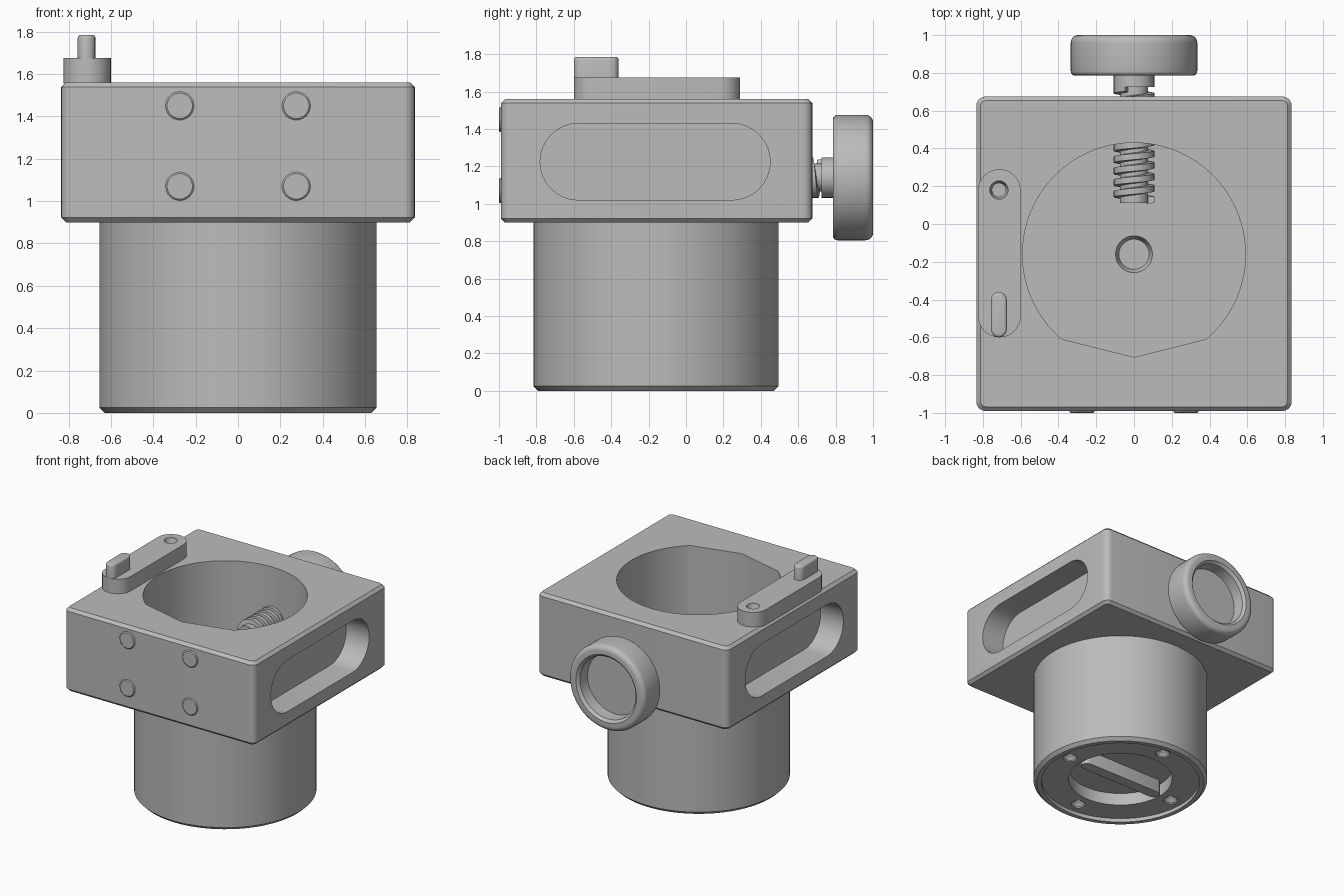
import bpy, bmesh
from math import pi, sin, cos, radians
from mathutils import Matrix, Vector

cube = bpy.data.objects.get("Cube")
if cube:
    bpy.data.objects.remove(cube)

GREY = (0.5, 0.5, 0.5, 1)
metal = bpy.data.materials.new("machined_grey")
metal.use_nodes = True
metal.diffuse_color = GREY
metal.node_tree.nodes["Principled BSDF"].inputs["Base Color"].default_value = GREY

AXIS_Y = Matrix.Rotation(-pi / 2, 4, 'X')                    # local z becomes y
AXIS_X = Matrix(((0, 0, 1, 0), (1, 0, 0, 0), (0, 1, 0, 0), (0, 0, 0, 1)))
CENTRE_Y = -0.16                                            # barrel axis


def shade(ob):
    ob.data.shade_smooth()
    ob.data.set_sharp_from_angle(angle=radians(32))


def finish(name, bm, matrix=Matrix()):
    bmesh.ops.recalc_face_normals(bm, faces=bm.faces)
    bm.transform(matrix)
    mesh = bpy.data.meshes.new(name)
    bm.to_mesh(mesh)
    bm.free()
    mesh.materials.append(metal)
    ob = bpy.data.objects.new(name, mesh)
    bpy.context.scene.collection.objects.link(ob)
    shade(ob)
    return ob


def prism(name, outline, low, high, matrix=Matrix(), top=0, bottom=0, segments=1):
    """Extrude an outline, optionally easing its top and bottom edges."""
    bm = bmesh.new()
    base = bm.faces.new([bm.verts.new((u, v, low)) for u, v in outline])
    ext = bmesh.ops.extrude_face_region(bm, geom=[base], use_keep_orig=True)
    bmesh.ops.translate(bm, vec=(0, 0, high - low),
                        verts=[g for g in ext["geom"] if isinstance(g, bmesh.types.BMVert)])
    for level, size in ((low, bottom), (high, top)):
        if size:
            edges = [e for e in bm.edges if all(abs(v.co.z - level) < 1e-5 for v in e.verts)]
            bmesh.ops.bevel(bm, geom=edges, offset=size, segments=segments,
                            profile=0.5, affect='EDGES')
    return finish(name, bm, matrix)


def lathe(name, profile, matrix=Matrix(), steps=72):
    """Spin a (radius, height) profile around local z."""
    bm = bmesh.new()
    verts = [bm.verts.new((r, 0, h)) for r, h in profile]
    edges = [bm.edges.new(pair) for pair in zip(verts, verts[1:])]
    bmesh.ops.spin(bm, geom=verts + edges, axis=(0, 0, 1), cent=(0, 0, 0),
                   angle=2 * pi, steps=steps)
    bmesh.ops.remove_doubles(bm, verts=bm.verts, dist=1e-5)
    return finish(name, bm, matrix)


def arc(cx, cy, r, start, end, n):
    return [(cx + r * cos(radians(start + (end - start) * i / n)),
             cy + r * sin(radians(start + (end - start) * i / n))) for i in range(n + 1)]


def stadium(u0, u1, v, r, n=16):
    return arc(u1 - r, v, r, -90, 90, n) + arc(u0 + r, v, r, 90, 270, n)


def cut(target, cutters):
    """Subtract the cutters and remove them."""
    for c in cutters:
        mod = target.modifiers.new("cut", 'BOOLEAN')
        mod.operation, mod.solver, mod.object = 'DIFFERENCE', 'EXACT', c
    deps = bpy.context.evaluated_depsgraph_get()
    target_mesh = bpy.data.meshes.new_from_object(target.evaluated_get(deps))
    target.modifiers.clear()
    target.data = target_mesh
    for c in cutters:
        bpy.data.objects.remove(c)
    shade(target)


def at(x, y, z, turn=Matrix()):
    return Matrix.Translation((x, y, z)) @ turn


def bore(floor):
    """Round bore with a V-shaped seat at the front."""
    return prism("bore_cutter", arc(0, CENTRE_Y, 0.59, -49.5, 229.5, 72) + [(0, -0.705)], floor, 2)


# Square clamp block
W, F, B, R = 0.835, -0.99, 0.675, 0.05
corners = (arc(W - R, B - R, R, 0, 90, 5) + arc(R - W, B - R, R, 90, 180, 5)
           + arc(R - W, F + R, R, 180, 270, 5) + arc(W - R, F + R, R, 270, 360, 5))
block = prism("clamp_block", corners, 0.9, 1.56, top=0.022, bottom=0.022)
slots = [prism("slot_cutter", stadium(-0.78, 0.45, 1.225, 0.205), lo, lo + 0.4, AXIS_X)
         for lo in (0.635, -1.035)]
cut(block, [bore(0.5)] + slots)

# Barrel with a stepped recess underneath
barrel = lathe("barrel", [(0, 0.13), (0.39, 0.13), (0.39, 0.03), (0.595, 0.03), (0.595, 0),
                          (0.63, 0), (0.655, 0.025), (0.655, 0.915), (0, 0.915)],
               at(0, CENTRE_Y, 0), 96)
cutters = [bore(0.25),
           lathe("centre_hole_cutter", [(0, 0.2), (0.08, 0.2), (0.105, 0.27), (0, 0.27)],
                 at(0, CENTRE_Y, 0), 32)]
for i in range(4):
    a = i * pi / 2
    cutters.append(lathe("countersink_cutter", [(0, 0.09), (0.03, 0.09), (0.03, 0.065),
                                                (0.055, 0.04), (0.055, 0), (0, 0)],
                         at(0.495 * cos(a), CENTRE_Y + 0.495 * sin(a), 0), 24))
cut(barrel, cutters)

# Grip bar across the lower recess
prism("grip_bar", stadium(-0.375, 0.375, CENTRE_Y, 0.045, 6), 0.02, 0.135)

# Four screw heads on the front
for x in (-0.275, 0.275):
    for z in (1.07, 1.45):
        lathe("front_screw", [(0, -1), (0.06, -1), (0.067, -0.994), (0.067, -0.97), (0, -0.97)],
              at(x, 0, z, AXIS_Y), 32)

# Latch lever on top and its thumb tab
lever = prism("latch_lever", [(-v, u) for u, v in stadium(-0.6, 0.29, 0.7125, 0.1125)], 1.555, 1.675)
cut(lever, [lathe("pivot_cutter", [(0, 1.6), (0.036, 1.6), (0.036, 1.645), (0.048, 1.665),
                                   (0.048, 1.7), (0, 1.7)], at(-0.715, 0.18, 0), 24)])
prism("thumb_tab", [(-v, u) for u, v in stadium(-0.6, -0.36, 0.715, 0.042, 8)],
      1.67, 1.785, top=0.015, segments=3)

# Hollow hand knob at the back
SCREW = at(0, 0, 1.14, AXIS_Y)
rim = arc(0.295, 0.96, 0.04, 0, 90, 6)
front_rim = arc(0.31, 0.81, 0.025, -90, 0, 4)
lathe("hand_knob", [(0, 0.785)] + front_rim + rim
      + [(0.265, 1), (0.245, 0.98), (0.24, 0.89), (0, 0.89)], SCREW)
lathe("knob_collar", [(0, 0.725), (0.108, 0.725), (0.108, 0.79), (0, 0.79)], SCREW, 32)
lathe("screw_core", [(0, 0.11), (0.075, 0.11), (0.075, 0.74), (0, 0.74)], SCREW, 32)

# Square helical thread
bm = bmesh.new()
PITCH, STEPS = 0.061, 28
rings = []
for i in range(int((0.72 - 0.128) / PITCH * STEPS) + 1):
    a, h = 2 * pi * i / STEPS, 0.128 + PITCH * i / STEPS
    rings.append([bm.verts.new((r * cos(a), r * sin(a), h + d))
                  for r, d in ((0.07, -0.021), (0.108, -0.016), (0.108, 0.016), (0.07, 0.021))])
for p, q in zip(rings, rings[1:]):
    for k in range(4):
        m = (k + 1) % 4
        bm.faces.new((p[k], p[m], q[m], q[k]))
bm.faces.new(rings[0])
bm.faces.new(rings[-1])
finish("screw_thread", bm, SCREW)
